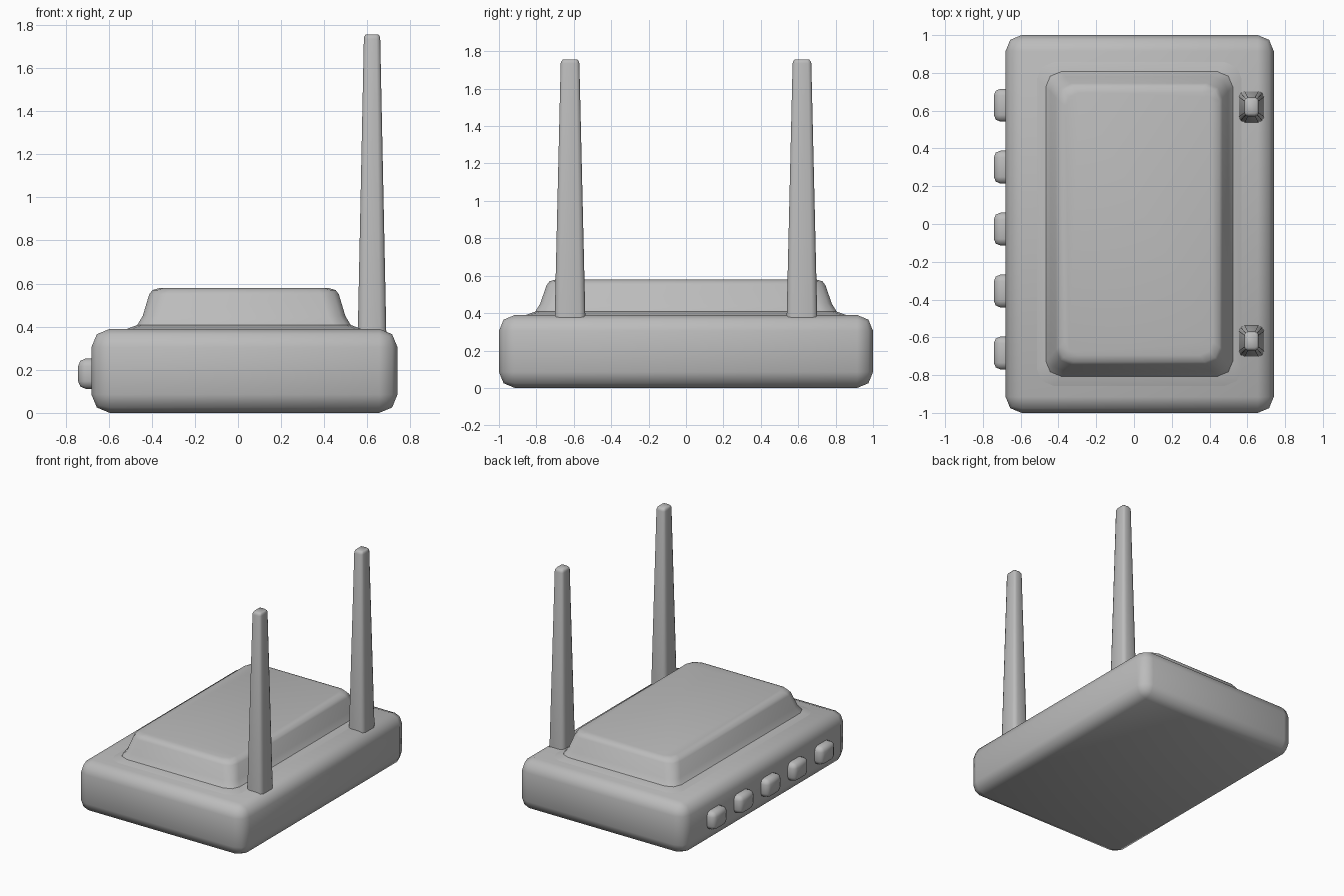
import bpy, bmesh, math

old = bpy.data.objects.get("Cube")
if old:
    bpy.data.objects.remove(old, do_unlink=True)

GREY = (0.5, 0.5, 0.5, 1.0)
grey = bpy.data.materials.new("grey plastic")
grey.use_nodes = True
grey.diffuse_color = GREY
grey.node_tree.nodes["Principled BSDF"].inputs["Base Color"].default_value = GREY


def finish(bm, name, location):
    """Turn a bmesh into a smooth-shaded object."""
    bmesh.ops.recalc_face_normals(bm, faces=bm.faces[:])
    mesh = bpy.data.meshes.new(name)
    bm.to_mesh(mesh)
    bm.free()
    mesh.materials.append(grey)
    obj = bpy.data.objects.new(name, mesh)
    obj.location = location
    bpy.context.collection.objects.link(obj)
    bpy.ops.object.select_all(action="DESELECT")
    obj.select_set(True)
    bpy.context.view_layer.objects.active = obj
    bpy.ops.object.shade_smooth_by_angle(angle=math.radians(60))
    return obj


def rounded_box(name, size, location, radius):
    bm = bmesh.new()
    bmesh.ops.create_cube(bm, size=1)
    bmesh.ops.scale(bm, vec=size, verts=bm.verts[:])
    bmesh.ops.bevel(bm, geom=bm.edges[:], offset=radius, segments=2,
                    profile=0.5, affect="EDGES")
    return finish(bm, name, location)


def loft(name, rings, location, segments=2):
    """Stack rounded rectangles: (half x, half y, corner radius, z)."""
    bm = bmesh.new()
    loops = []
    for hx, hy, r, z in rings:
        loop = []
        for q, (sx, sy) in enumerate([(1, 1), (-1, 1), (-1, -1), (1, -1)]):
            for i in range(segments + 1):
                a = math.pi / 2 * (q + i / segments)
                loop.append(bm.verts.new((sx * (hx - r) + r * math.cos(a),
                                          sy * (hy - r) + r * math.sin(a), z)))
        loops.append(loop)
    for lower, upper in zip(loops, loops[1:]):
        for i in range(len(lower)):
            j = (i + 1) % len(lower)
            bm.faces.new((lower[i], lower[j], upper[j], upper[i]))
    bm.faces.new(loops[0])
    bm.faces.new(loops[-1])
    return finish(bm, name, location)


# Main case
rounded_box("case", (1.42, 2.0, 0.39), (0.03, 0, 0.195), 0.085)

# Raised lid with a shallow skirt around its foot
loft("lid_skirt", [(0.55, 0.865, 0.09, 0.387), (0.49, 0.80, 0.075, 0.41)], (0.028, 0, 0))
loft("lid", [(0.497, 0.808, 0.08, 0.405), (0.470, 0.78, 0.08, 0.45),
             (0.440, 0.745, 0.08, 0.55), (0.425, 0.73, 0.08, 0.57),
             (0.390, 0.695, 0.07, 0.58)], (0.028, 0, 0))

# Pair of tapered antennas
for side, name in ((-1, "front_antenna"), (1, "back_antenna")):
    loft(name, [(0.067, 0.083, 0.03, 0.33), (0.038, 0.050, 0.018, 1.735),
                (0.036, 0.046, 0.017, 1.747), (0.029, 0.038, 0.012, 1.756)],
         (0.622, side * 0.62, 0))

# Row of buttons along the side
for i in range(5):
    rounded_box(f"button_{i + 1}", (0.14, 0.174, 0.14),
                (-0.672, -0.683 + i * 0.328, 0.182), 0.035)
